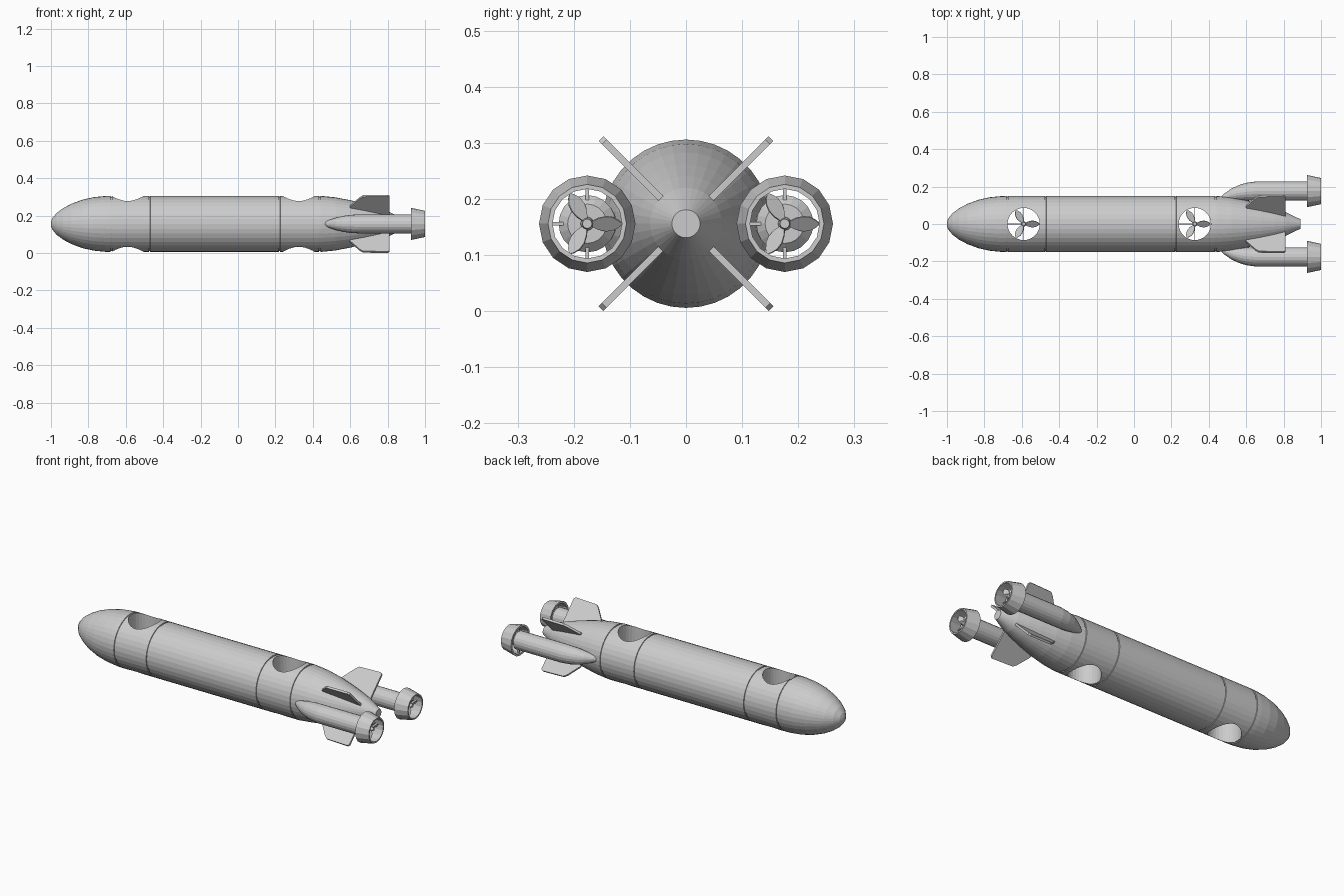
import bpy, bmesh
from math import cos, sin, pi, radians
from mathutils import Matrix, Vector

if "Cube" in bpy.data.objects:
    bpy.data.objects.remove(bpy.data.objects["Cube"])

CZ = 0.156          # height of the hull axis
TUNNELS = (-0.59, 0.325)
POD_Y = 0.176


def finish(bm, name, matrix=Matrix()):
    bmesh.ops.recalc_face_normals(bm, faces=bm.faces)
    bm.transform(matrix)
    me = bpy.data.meshes.new(name)
    bm.to_mesh(me)
    bm.free()
    ob = bpy.data.objects.new(name, me)
    bpy.context.collection.objects.link(ob)
    return ob


def loft(name, rings, sides, closed=False):
    """Circular sections (x, y centre, radius) joined along x."""
    bm = bmesh.new()
    loops = [[bm.verts.new((x, y + r * sin(2 * pi * i / sides), CZ + r * cos(2 * pi * i / sides)))
              for i in range(sides)] for x, y, r in rings]
    pairs = list(zip(loops, loops[1:]))
    if closed:
        pairs.append((loops[-1], loops[0]))
    else:
        bm.faces.new(loops[0])
        bm.faces.new(loops[-1])
    for a, b in pairs:
        for i in range(sides):
            j = (i + 1) % sides
            bm.faces.new((a[i], a[j], b[j], b[i]))
    return finish(bm, name)


def prism(bm, outline, thickness, matrix):
    """Flat outline in local xy, given thickness along local z."""
    lo = [bm.verts.new(matrix @ Vector((x, y, -thickness / 2))) for x, y in outline]
    hi = [bm.verts.new(matrix @ Vector((x, y, thickness / 2))) for x, y in outline]
    bm.faces.new(lo)
    bm.faces.new(hi)
    n = len(outline)
    for i in range(n):
        j = (i + 1) % n
        bm.faces.new((lo[i], lo[j], hi[j], hi[i]))


def propeller(name, radius, hub, matrix, start):
    """Three pitched petal blades round a hub; spins about local z."""
    bm = bmesh.new()
    half = [(0.12, 0.08), (0.32, 0.2), (0.55, 0.26), (0.75, 0.23), (0.92, 0.12), (1.0, 0.03)]
    outline = [(r * radius, w * radius) for r, w in half]
    outline += [(x, -y) for x, y in reversed(outline)]
    for k in range(3):
        m = Matrix.Rotation(start + k * 2 * pi / 3, 4, 'Z') @ Matrix.Rotation(radians(35), 4, 'X')
        prism(bm, outline, 0.003, m)
    bmesh.ops.create_cone(bm, cap_ends=True, segments=16, radius1=hub, radius2=hub * 0.7, depth=0.03)
    return finish(bm, name, matrix)


def struts(name, inner, outer, width, depth, matrix):
    """Four radial support bars in the local xy plane."""
    bm = bmesh.new()
    bar = [(inner, -width / 2), (outer, -width / 2), (outer, width / 2), (inner, width / 2)]
    for k in range(4):
        prism(bm, bar, depth, Matrix.Rotation(k * pi / 2, 4, 'Z'))
    return finish(bm, name, matrix)


# Hull: rounded nose, straight middle with panel seams, tapered tail
profile = [(-1, 0.012), (-0.993, 0.03), (-0.97, 0.058), (-0.935, 0.084), (-0.89, 0.108),
           (-0.83, 0.130), (-0.77, 0.143), (-0.71, 0.149)]
for s in (-0.678, -0.473, 0.222, 0.437):
    profile += [(s - 0.004, 0.15), (s - 0.003, 0.146), (s + 0.003, 0.146), (s + 0.004, 0.15)]
profile += [(0.52, 0.142), (0.60, 0.127), (0.68, 0.106), (0.75, 0.085), (0.81, 0.064), (0.89, 0.025)]
hull = loft("hull", [(x, 0, r) for x, r in profile], 36)

# Vertical thruster tunnels cut through the hull
for x in TUNNELS:
    bm = bmesh.new()
    bmesh.ops.create_cone(bm, cap_ends=True, segments=32, radius1=0.086, radius2=0.086, depth=0.5)
    cutter = finish(bm, "tunnel_cutter", Matrix.Translation((x, 0, CZ)))
    cutter.hide_render = True
    mod = hull.modifiers.new("tunnel", 'BOOLEAN')
    mod.operation = 'DIFFERENCE'
    mod.solver = 'EXACT'
    mod.object = cutter
    bpy.context.view_layer.objects.active = hull
    bpy.ops.object.modifier_apply(modifier=mod.name)
    bpy.data.objects.remove(cutter)

# Tunnel propellers and their supports
for x in TUNNELS:
    at = Matrix.Translation((x, 0, CZ))
    propeller("tunnel_propeller", 0.083, 0.014, at, 0)
    struts("tunnel_struts", 0.005, 0.09, 0.004, 0.012, at @ Matrix.Translation((0, 0, -0.015)))

# Side pods with ducted propellers
for s in (-1, 1):
    pod = [(0.45, 0.128, 0.004), (0.48, 0.143, 0.018), (0.52, 0.157, 0.032), (0.56, 0.166, 0.042),
           (0.60, 0.172, 0.048), (0.65, POD_Y, 0.051), (0.935, POD_Y, 0.051), (0.95, POD_Y, 0.035)]
    loft("side_pod", [(x, s * y, r) for x, y, r in pod], 20)
    duct = [(0.925, 0.086), (1.0, 0.070), (1.0, 0.062), (0.925, 0.074)]
    loft("propeller_duct", [(x, s * POD_Y, r) for x, r in duct], 16, closed=True)
    turn = Matrix.Translation((0.967, s * POD_Y, CZ)) @ Matrix.Rotation(pi / 2, 4, 'Y')
    propeller("rear_propeller", 0.061, 0.012, turn, pi / 2)
    struts("duct_struts", 0.03, 0.072, 0.006, 0.012, turn @ Matrix.Translation((0, 0, -0.03)))

# Four diagonal tail fins
fin = [(0.60, 0.08), (0.60, 0.135), (0.65, 0.196), (0.668, 0.211), (0.80, 0.2145), (0.81, 0.206), (0.81, 0.05)]
for k in range(4):
    bm = bmesh.new()
    prism(bm, fin, 0.012, Matrix())
    finish(bm, "tail_fin", Matrix.Translation((0, 0, CZ)) @ Matrix.Rotation(pi / 4 + k * pi / 2, 4, 'X'))
